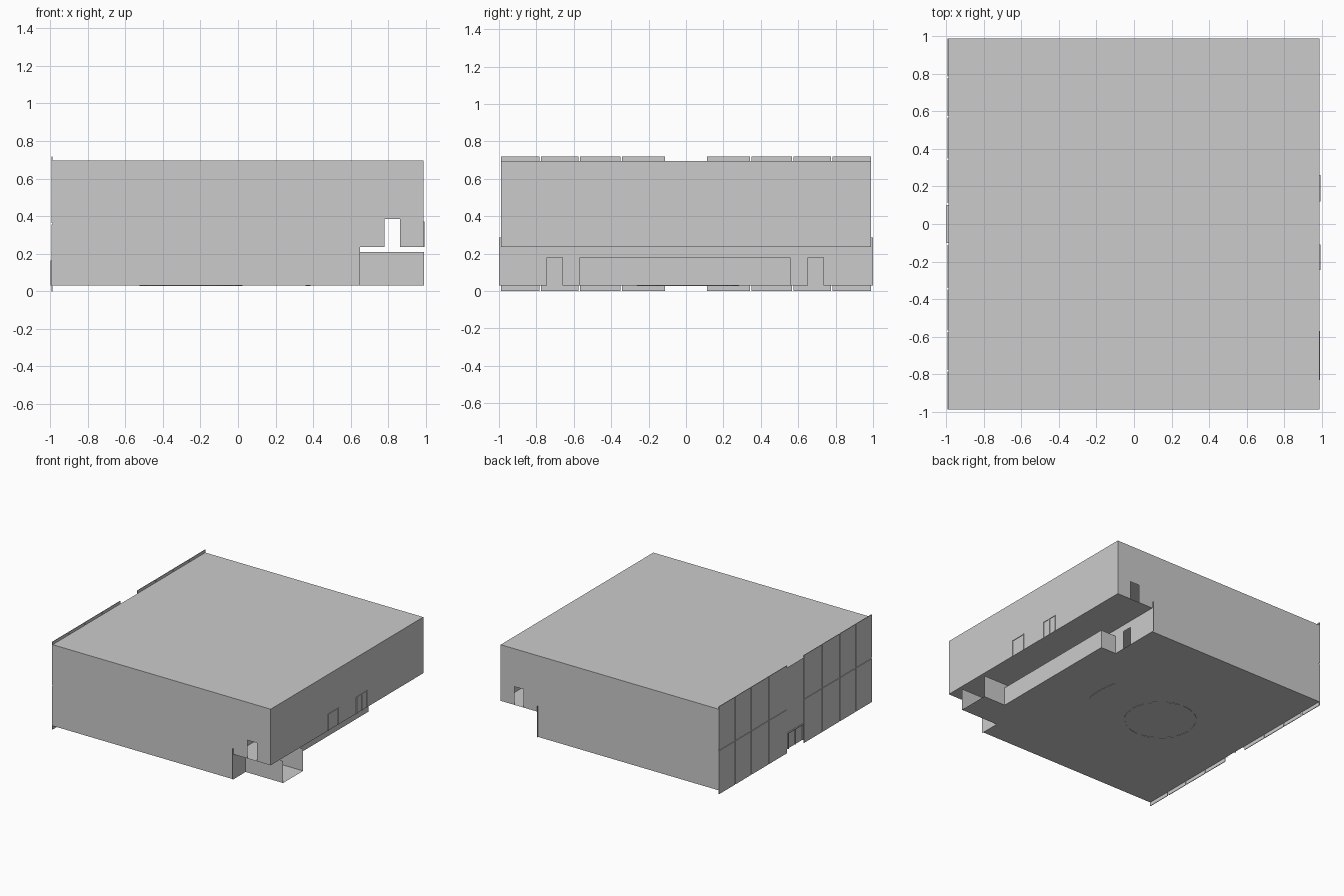
import bpy, bmesh, math

if "Cube" in bpy.data.objects:
    bpy.data.objects.remove(bpy.data.objects["Cube"])

E = 0.988            # half size of the hall
Z0, Z1 = 0.03, 0.695  # ground floor and roof
ZU = 0.235           # raised floor level
XS = 0.65            # step between hall and raised strip


def make(name, bm):
    me = bpy.data.meshes.new(name)
    bm.to_mesh(me)
    bm.free()
    ob = bpy.data.objects.new(name, me)
    bpy.context.collection.objects.link(ob)
    return ob


def sheet(name, pts):
    """Single thin polygon."""
    bm = bmesh.new()
    bm.faces.new([bm.verts.new(p) for p in pts])
    return make(name, bm)


def boxes(name, items):
    """Several boxes, each given as (x0, x1, y0, y1, z0, z1)."""
    bm = bmesh.new()
    for x0, x1, y0, y1, z0, z1 in items:
        vs = bmesh.ops.create_cube(bm, size=1)["verts"]
        for v in vs:
            v.co = (x0 if v.co.x < 0 else x1,
                    y0 if v.co.y < 0 else y1,
                    z0 if v.co.z < 0 else z1)
    return make(name, bm)


def rect_z(name, x0, x1, y0, y1, z):
    return sheet(name, [(x0, y0, z), (x1, y0, z), (x1, y1, z), (x0, y1, z)])


def rect_x(name, x, y0, y1, z0, z1):
    return sheet(name, [(x, y0, z0), (x, y1, z0), (x, y1, z1), (x, y0, z1)])


def rect_y(name, y, x0, x1, z0, z1):
    return sheet(name, [(x0, y, z0), (x1, y, z0), (x1, y, z1), (x0, y, z1)])


# Roof and the two floor levels
rect_z("roof", -E, E, -E, E, Z1)
rect_z("hall_floor", -E, XS, -E, E, Z0)
rect_z("raised_floor", XS, E, -E, E, ZU)

# Front and back walls: stepped outline with a doorway in the raised part
profile = [(-E, Z0), (XS, Z0), (XS, ZU), (0.78, ZU), (0.78, 0.385),
           (0.862, 0.385), (0.862, ZU), (E, ZU), (E, Z1), (-E, Z1)]
for name, y in (("front_wall", -E), ("back_wall", E)):
    sheet(name, [(x, y, z) for x, z in profile])

# Side walls
rect_x("left_wall", -E, -E, E, Z0, Z1)
rect_x("right_wall", E, -E, E, ZU, Z1)

# Step wall with two doorways, rising slightly above the raised floor
step = [(-1, Z0), (-0.742, Z0), (-0.742, 0.18), (-0.66, 0.18), (-0.66, Z0),
        (0.652, Z0), (0.652, 0.18), (0.735, 0.18), (0.735, Z0), (1, Z0),
        (1, 0.285), (-1, 0.285)]
sheet("step_wall", [(XS, y, z) for y, z in step])

# Long service box under the raised floor
boxes("service_box", [(XS, 0.79, -0.57, 0.56, Z0, 0.18)])

# Open passage leading out from one doorway
rect_z("passage_floor", XS, 0.99, -0.83, -0.57, Z0)
for side, y in (("front", -0.83), ("back", -0.57)):
    rect_y("passage_wall_" + side, y, XS, 0.99, Z0, 0.21)

# Cladding tiles on the left facade, mirrored about the centre
cols = [0.112, 0.345, 0.572, 0.78, 0.988]
rows = [0.0, 0.36, 0.718]
g = 0.004
tiles = []
for s in (-1, 1):
    for a, b in zip(cols, cols[1:]):
        a2 = a if a == cols[0] else a + g
        b2 = b if b == cols[-1] else b - g
        y0, y1 = sorted((s * a2, s * b2))
        tiles.append((-0.993, -E, y0, y1, rows[0], rows[1] - g))
        tiles.append((-0.993, -E, y0, y1, rows[1] + g, rows[2]))
boxes("cladding_tiles", tiles)


def frame(name, x0, x1, y0, y1, z0, z1, leaves):
    """Door frame bars with optional centre posts."""
    w = 0.007
    bars = [(x0, x1, y0, y1, z1 - w, z1)]
    for i in range(leaves + 1):
        y = y0 + w / 2 + (y1 - y0 - w) * i / leaves
        bars.append((x0, x1, y - w / 2, y + w / 2, z0, z1 - w))
    boxes(name, bars)


# Door frames on both sides
frame("entrance_door_frame", -0.997, -E, -0.1, 0.1, Z0, 0.163, 2)
frame("single_door_frame", E, 0.993, -0.245, -0.11, ZU, 0.372, 1)
frame("double_door_frame", E, 0.993, 0.12, 0.26, ZU, 0.372, 2)


def arc_strip(name, cx, cy, r, w, a0, a1, n, z0, z1):
    """Curved low strip standing in the floor."""
    bm = bmesh.new()
    rings = []
    for i in range(n + 1):
        a = math.radians(a0 + (a1 - a0) * i / n)
        rings.append([bm.verts.new((cx + q * math.cos(a), cy + q * math.sin(a), z))
                      for q, z in ((r, z0), (r + w, z0), (r + w, z1), (r, z1))])
    for p, q in zip(rings, rings[1:]):
        for j in range(4):
            k = (j + 1) % 4
            bm.faces.new((p[j], p[k], q[k], q[j]))
    bm.faces.new(rings[0][::-1])
    bm.faces.new(rings[-1])
    bmesh.ops.recalc_face_normals(bm, faces=bm.faces)
    make(name, bm)


# Round seating and curved rail showing through the hall floor
for i in range(12):
    arc_strip("round_seat_%d" % i, -0.25, 0.01, 0.265, 0.008,
              i * 30, i * 30 + 22, 3, 0.027, 0.06)
arc_strip("curved_rail", -0.25, 0.05, 0.63, 0.006, -15, 15, 8, 0.027, 0.06)
